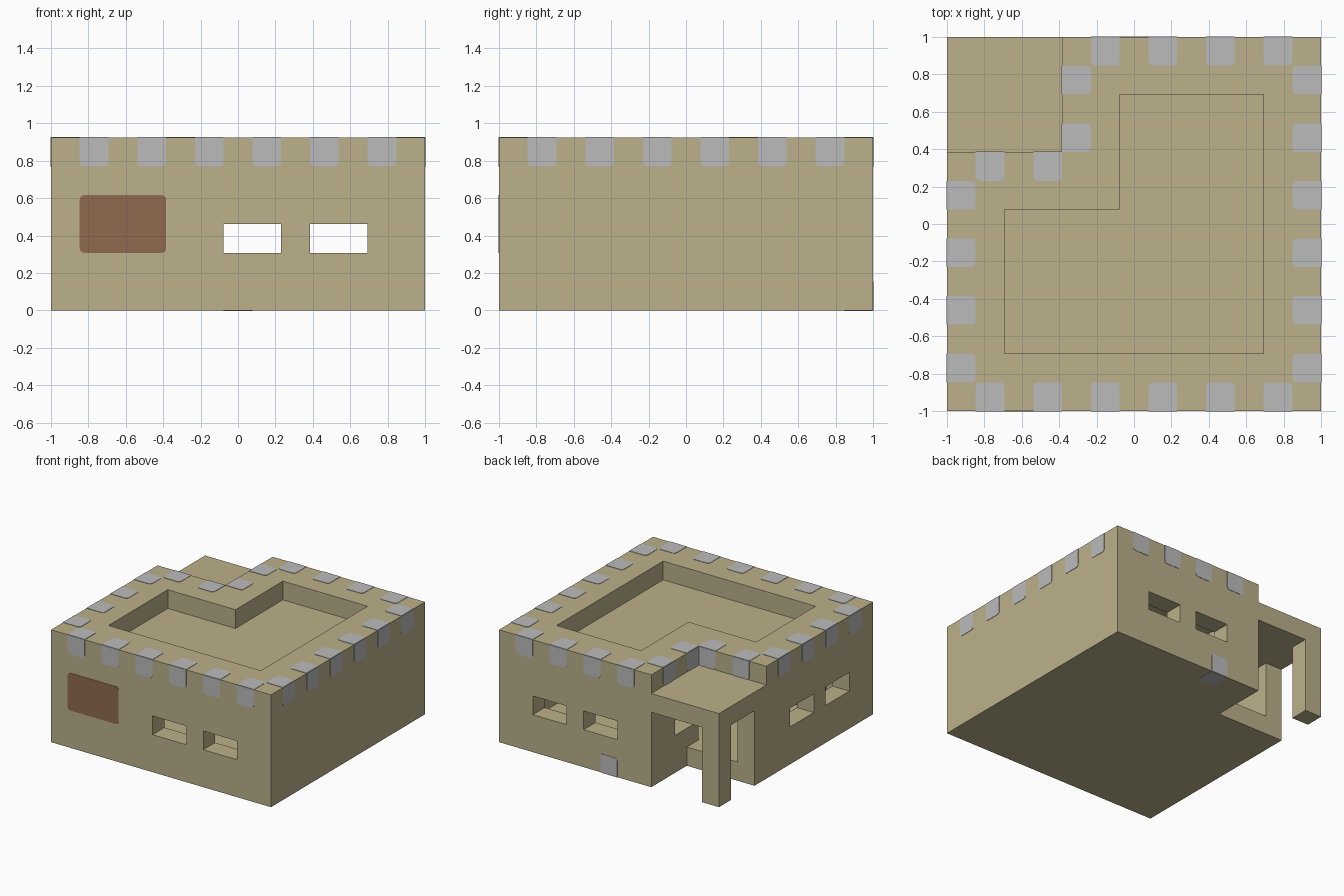
import bpy, bmesh, math
from mathutils import Vector

U = 2 / 13          # one building block
T = 0.003           # painted plate thickness

cube = bpy.data.objects.get("Cube")
if cube:
    bpy.data.objects.remove(cube, do_unlink=True)


def material(name, rgb):
    m = bpy.data.materials.new(name)
    m.use_nodes = True
    m.diffuse_color = (*rgb, 1)
    m.node_tree.nodes["Principled BSDF"].inputs["Base Color"].default_value = (*rgb, 1)
    return m


SAND = material("sandstone", (0.50, 0.44, 0.255))
GREY = material("grey_stone", (0.50, 0.50, 0.50))
BROWN = material("brown_wood", (0.28, 0.145, 0.08))


def finish(name, bm, mat):
    bmesh.ops.recalc_face_normals(bm, faces=bm.faces)
    mesh = bpy.data.meshes.new(name)
    bm.to_mesh(mesh)
    bm.free()
    mesh.materials.append(mat)
    ob = bpy.data.objects.new(name, mesh)
    bpy.context.collection.objects.link(ob)
    return ob


def add_prism(bm, points, offset):
    """Closed solid from a flat outline swept by offset."""
    low = [bm.verts.new(p) for p in points]
    high = [bm.verts.new(Vector(p) + offset) for p in points]
    bm.faces.new(low)
    bm.faces.new(high)
    n = len(low)
    for i in range(n):
        j = (i + 1) % n
        bm.faces.new((low[i], low[j], high[j], high[i]))


def prism(name, outline, z0, z1, mat=SAND):
    bm = bmesh.new()
    add_prism(bm, [(x * U, y * U, z0 * U) for x, y in outline], Vector((0, 0, (z1 - z0) * U)))
    return finish(name, bm, mat)


def box(name, x0, x1, y0, y1, z0, z1, mat=SAND):
    return prism(name, [(x0, y0), (x1, y0), (x1, y1), (x0, y1)], z0, z1, mat)


def l_shape(r, nx, ny):
    """Square of half-size r with its back corner notched at nx, ny."""
    return [(-r, -r), (r, -r), (r, r), (nx, r), (nx, ny), (-r, ny)]


def add_plate(bm, origin, along, down, normal, w=1, h=1, all_round=False):
    """Thin plate; the far corners are rounded, the near ones only if asked."""
    r, pts = 0.15, []
    corners = [(w / 2 - r, h - r, 0, True), (-w / 2 + r, h - r, 90, True),
               (-w / 2 + r, r, 180, all_round), (w / 2 - r, r, 270, all_round)]
    for cx, cy, start, rounded in corners:
        if rounded:
            for k in range(4):
                a = math.radians(start + 30 * k)
                pts.append((cx + r * math.cos(a), cy + r * math.sin(a)))
        else:
            pts.append((math.copysign(w / 2, cx), 0))
    o, a, d, n = (Vector(v) for v in (origin, along, down, normal))
    add_prism(bm, [(o + a * x + d * y) * U - n * T for x, y in pts], n * 2 * T)


# Main storey, hollowed out and pierced
walls = prism("main_walls", l_shape(6.5, -2.5, 3.5), 0, 5)
cutters = [prism("room_cutter", l_shape(5.5, -1.5, 2.5), 1, 4),
           box("door_cutter", -5.5, -2.5, 2, 4, 1, 4),
           box("porch_window_cutter", -3, -1, 2.5, 4.5, 2, 3)]
for x in (-0.5, 2.5):
    cutters.append(box("front_back_window_cutter", x, x + 2, -7, 7, 2, 3))
for y in (-4.5, -1.5):
    cutters.append(box("side_window_cutter", -7, -5, y, y + 2, 2, 3))
bpy.context.view_layer.objects.active = walls
for c in cutters:
    c.hide_render = True
    mod = walls.modifiers.new("cut", "BOOLEAN")
    mod.operation, mod.solver, mod.object = "DIFFERENCE", "EXACT", c
    bpy.ops.object.modifier_apply(modifier=mod.name)
for c in cutters:
    bpy.data.objects.remove(c, do_unlink=True)

# Parapet ring around the sunken roof
bm = bmesh.new()
rings = []
for outline in (l_shape(6.5, -2.5, 2.5), l_shape(4.5, -0.5, 0.5)):
    for z in (5, 6):
        rings.append([bm.verts.new((x * U, y * U, z * U)) for x, y in outline])
for a, b in ((0, 1), (1, 3), (3, 2), (2, 0)):
    for i in range(6):
        j = (i + 1) % 6
        bm.faces.new((rings[a][i], rings[a][j], rings[b][j], rings[b][i]))
finish("parapet", bm, SAND)

# Porch
box("porch_roof", -6.5, -2.5, 3.5, 6.5, 4, 5)
box("porch_column", -6.5, -5.5, 5.5, 6.5, 0, 4)

# Grey stones wrapped over the parapet edge
odd = (-5, -3, -1, 1, 3, 5)
stones = [(6.5, k, 1, 0) for k in odd] + [(k, -6.5, 0, -1) for k in odd]
stones += [(k, 6.5, 0, 1) for k in odd[2:]] + [(-6.5, k, -1, 0) for k in odd[:4]]
stones += [(k, 2.5, 0, 1) for k in odd[:2]] + [(-2.5, k, -1, 0) for k in odd[4:]]
bm = bmesh.new()
for x, y, nx, ny in stones:
    out, along = Vector((nx, ny, 0)), (-ny, nx, 0)
    add_plate(bm, (x, y, 6), along, -out, (0, 0, 1))
    add_plate(bm, (x, y, 6), along, (0, 0, -1), out)
finish("parapet_stones", bm, GREY)

# Single stone at the foot of the back wall
bm = bmesh.new()
add_plate(bm, (0, 6.5, 0), (1, 0, 0), (0, 0, 1), (0, 1, 0))
add_plate(bm, (0, 6.5, 0), (1, 0, 0), (0, -1, 0), (0, 0, -1))
finish("foot_stone", bm, GREY)

# Wooden panel on the front wall
bm = bmesh.new()
add_plate(bm, (-4, -6.5, 2), (1, 0, 0), (0, 0, 1), (0, -1, 0), 3, 2, True)
finish("front_panel", bm, BROWN)

# Low wooden furniture inside
box("table", 0.5, 3.5, -2.5, 2.5, 1, 1.8, BROWN)
box("bench", -4.5, -2.5, -5.4, -3.5, 1, 1.6, BROWN)
